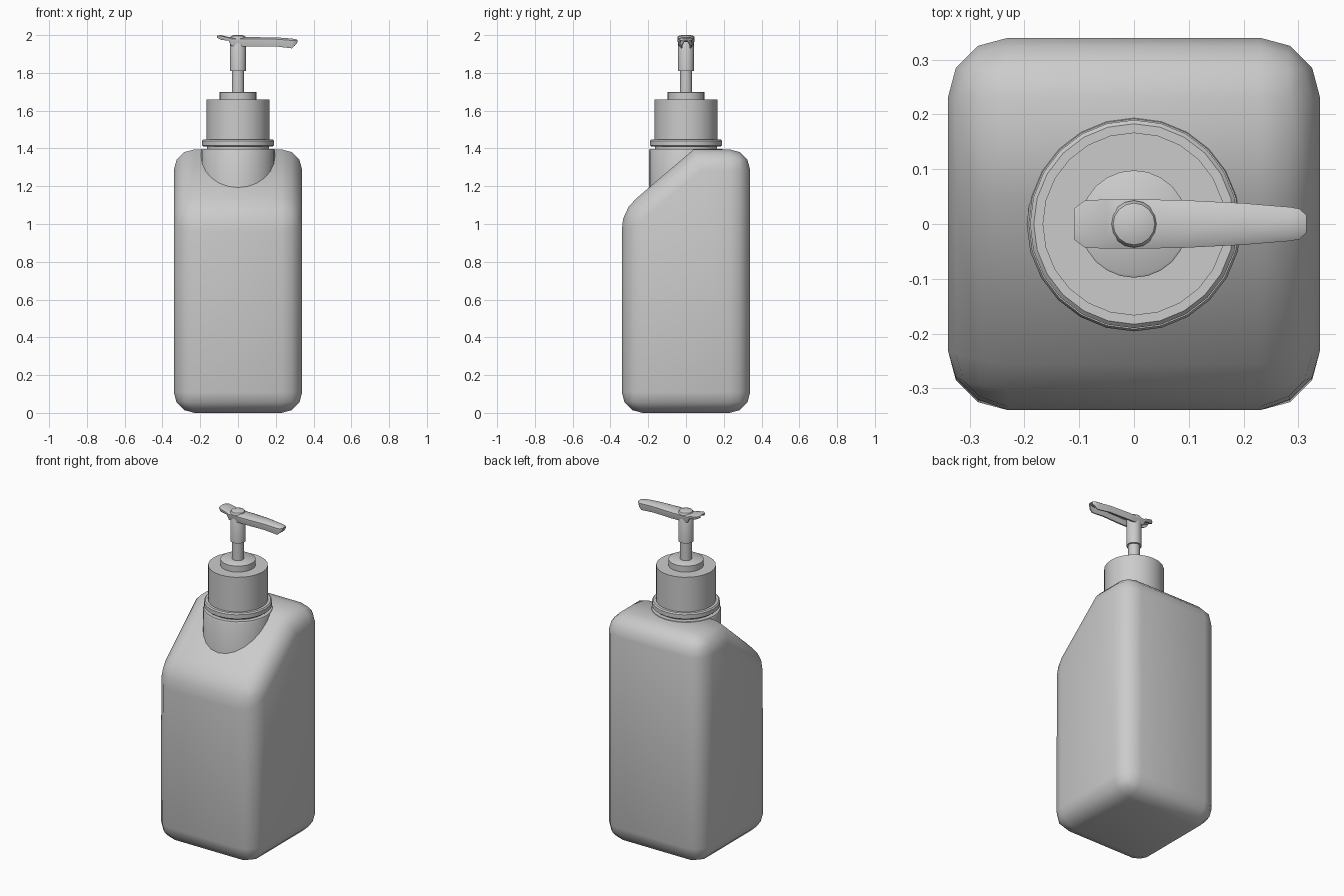
import bpy, bmesh, math

if "Cube" in bpy.data.objects:
    bpy.data.objects.remove(bpy.data.objects["Cube"])


def finish(bm, name, angle=40):
    bmesh.ops.recalc_face_normals(bm, faces=bm.faces[:])
    mesh = bpy.data.meshes.new(name)
    bm.to_mesh(mesh)
    bm.free()
    ob = bpy.data.objects.new(name, mesh)
    bpy.context.collection.objects.link(ob)
    bpy.ops.object.select_all(action='DESELECT')
    ob.select_set(True)
    bpy.context.view_layer.objects.active = ob
    bpy.ops.object.shade_smooth_by_angle(angle=math.radians(angle))
    return ob


def lathe(name, profile, sides=24):
    """Turned part from (radius, z) points, closed at both ends."""
    bm = bmesh.new()
    rings = [[bm.verts.new((r * math.cos(2 * math.pi * i / sides),
                            r * math.sin(2 * math.pi * i / sides), z))
              for i in range(sides)] for r, z in profile]
    for a, b in zip(rings, rings[1:]):
        for i in range(sides):
            j = (i + 1) % sides
            bm.faces.new((a[i], a[j], b[j], b[i]))
    bm.faces.new(rings[0])
    bm.faces.new(rings[-1])
    return finish(bm, name)


# Bottle body: side profile with sloping front shoulder, rounded edges
H, TOP = 0.34, 1.395
side = [(-H, 0), (H, 0), (H, TOP), (0.04, TOP), (-H, 1.07)]
bm = bmesh.new()
face = bm.faces.new([bm.verts.new((-H, y, z)) for y, z in side])
ext = bmesh.ops.extrude_face_region(bm, geom=[face])
bmesh.ops.translate(bm, vec=(2 * H, 0, 0),
                    verts=[v for v in ext['geom'] if isinstance(v, bmesh.types.BMVert)])
bmesh.ops.recalc_face_normals(bm, faces=bm.faces[:])


def is_ridge(e):
    return all(abs(v.co.y - 0.04) < 1e-4 for v in e.verts)


bmesh.ops.bevel(bm, geom=[e for e in bm.edges if not is_ridge(e)], offset=0.11,
                offset_type='OFFSET', segments=3, profile=0.5, affect='EDGES',
                clamp_overlap=True)
finish(bm, "bottle_body", 60)

# Neck emerging from the shoulder, then the screw cap and pump
lathe("neck", [(0.196, 1.1), (0.196, 1.39), (0.192, 1.398)])
lathe("collar_ring", [(0.165, 1.38), (0.165, 1.409), (0.183, 1.409), (0.19, 1.415),
                      (0.19, 1.44), (0.183, 1.447), (0.16, 1.447)])
lathe("cap", [(0.167, 1.43), (0.167, 1.66)])
lathe("cap_disc", [(0.098, 1.65), (0.098, 1.697), (0.094, 1.7)])
lathe("pump_stem", [(0.033, 1.69), (0.033, 1.82)], 16)
lathe("pump_tube", [(0.043, 1.81), (0.043, 1.985), (0.038, 1.994), (0.022, 2.0)], 16)

# Nozzle: inverted channel lofted along x (x, half width, top z, bottom z)
stations = [(-0.11, 0.028, 1.998, 1.985), (-0.09, 0.043, 2.0, 1.975),
            (-0.05, 0.045, 1.99, 1.970), (-0.035, 0.045, 1.988, 1.942),
            (0.08, 0.044, 1.989, 1.940), (0.20, 0.038, 1.988, 1.940),
            (0.285, 0.031, 1.982, 1.930), (0.302, 0.028, 1.979, 1.945),
            (0.315, 0.016, 1.975, 1.962)]
bm = bmesh.new()
rings = []
for x, w, top, bot in stations:
    h = top - bot
    half = [(w * 0.55, top), (w, top - h * 0.2), (w, top - h * 0.45), (w * 0.85, bot),
            (w * 0.65, bot), (w * 0.5, top - h * 0.35)]
    section = half + [(-y, z) for y, z in reversed(half)]
    rings.append([bm.verts.new((x, y, z)) for y, z in section])
n = len(rings[0])
for a, b in zip(rings, rings[1:]):
    for i in range(n):
        j = (i + 1) % n
        bm.faces.new((a[i], a[j], b[j], b[i]))
bm.faces.new(rings[0])
bm.faces.new(rings[-1])
finish(bm, "nozzle")
